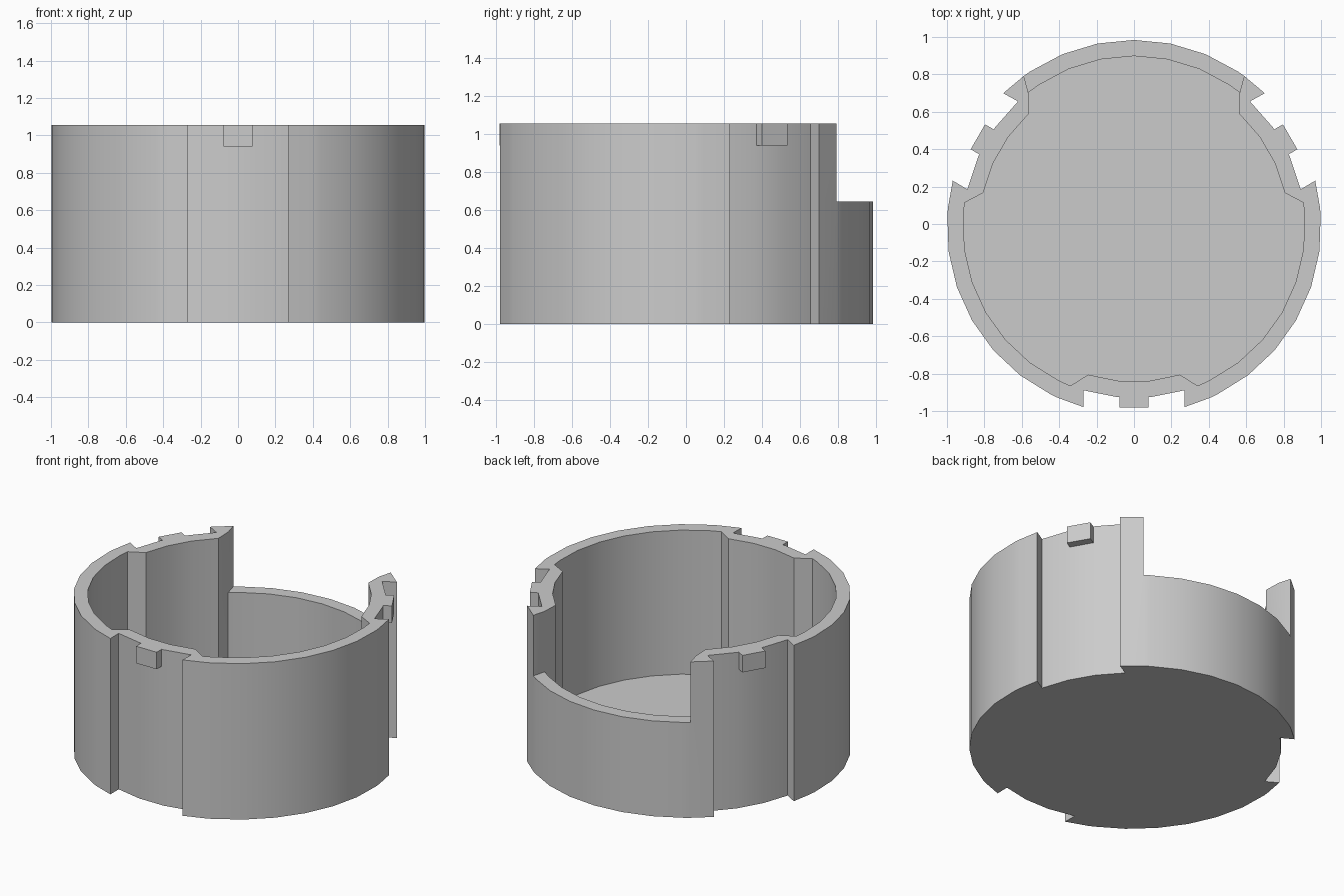
import bpy, bmesh
from math import sin, cos, radians, degrees, atan2, hypot

cube = bpy.data.objects.get("Cube")
if cube:
    bpy.data.objects.remove(cube)

CENTRE_Y = -0.016
FLOOR, LOW, TOP = 0.08, 0.645, 1.055
OUTER, INNER = 1.0, 0.914              # full wall radii
BAY_OUTER, BAY_INNER = 0.914, 0.827    # recessed wall radii
HALF = 0.27                            # half width of a recessed bay
STEP = 11.25

grey = bpy.data.materials.new("plain grey")
grey.use_nodes = True
colour = (0.6, 0.6, 0.6, 1)
grey.diffuse_color = colour
grey.node_tree.nodes["Principled BSDF"].inputs["Base Color"].default_value = colour


def polar(radius, angle):
    return radius * cos(radians(angle)), radius * sin(radians(angle)) + CENTRE_Y


def local(side, out, angle):
    """Point given by its sideways and outward offset from a bay's direction."""
    return polar(hypot(side, out), angle + degrees(atan2(side, out)))


def finish(bm, name):
    bmesh.ops.remove_doubles(bm, verts=bm.verts, dist=0.0005)
    bmesh.ops.recalc_face_normals(bm, faces=bm.faces)
    mesh = bpy.data.meshes.new(name)
    bm.to_mesh(mesh)
    bm.free()
    mesh.materials.append(grey)
    obj = bpy.data.objects.new(name, mesh)
    bpy.context.collection.objects.link(obj)
    bpy.ops.object.select_all(action='DESELECT')
    obj.select_set(True)
    bpy.context.view_layer.objects.active = obj
    return obj


# Wall stations: (outer point, inner point, wall height up to the next station)
stations = []
for bay in (30, 150, 270):
    open_back = LOW if bay == 30 else TOP
    end = degrees(atan2(HALF, 0.869))
    for a in (-end, -STEP / 2, STEP / 2, end):
        stations.append((polar(BAY_OUTER, bay + a), polar(BAY_INNER, bay + a), TOP))
    # step out to the full wall, with a diagonal inner shoulder
    shoulder = local(0.34, 0.849, bay)
    stations.append((local(HALF, 0.963, bay), shoulder, TOP))
    stations.append((local(0.405, 0.914, bay), shoulder, open_back))
    for k in range(-3, 4):
        a = bay + 60 + k * STEP
        stations.append((polar(OUTER, a), polar(INNER, a), open_back))
    shoulder = local(-0.34, 0.849, bay + 120)
    stations.append((local(-0.405, 0.914, bay + 120), shoulder, TOP))
    stations.append((local(-HALF, 0.963, bay + 120), shoulder, TOP))

# Cup body
bm = bmesh.new()
cache = {}


def vert(p, z):
    key = (round(p[0], 4), round(p[1], 4), z)
    if key not in cache:
        cache[key] = bm.verts.new((*p, z))
    return cache[key]


def face(*corners):
    verts = list(dict.fromkeys(vert(p, z) for p, z in corners))
    if len(verts) > 2:
        bm.faces.new(verts)


def wall(p, q, levels):
    for lo, hi in zip(levels, levels[1:]):
        face((p, lo), (q, lo), (q, hi), (p, hi))


for i, (o, n, h) in enumerate(stations):
    o2, n2, h2 = stations[(i + 1) % len(stations)]
    upper = [LOW] if h == LOW else [LOW, TOP]
    wall(o, o2, [0] + upper)
    wall(n, n2, [FLOOR] + upper)
    face((o, h), (o2, h), (n2, h), (n, h))
    if h != h2:
        wall(o2, n2, [LOW, TOP])
face(*[(s[0], 0) for s in stations])
face(*[(s[1], FLOOR) for s in stations])
finish(bm, "cup_body")
bpy.ops.object.shade_smooth_by_angle(angle=radians(25))

# Small locking tabs at the top of each bay
for name, bay in (("left_tab", 30), ("right_tab", 150), ("front_tab", 270)):
    bm = bmesh.new()
    ring = [local(s, r, bay) for s, r in
            ((-0.077, 0.909), (0.077, 0.909), (0.077, 0.964), (-0.077, 0.964))]
    base = bm.faces.new([bm.verts.new((*p, 0.94)) for p in ring])
    top = bmesh.ops.extrude_face_region(bm, geom=[base], use_keep_orig=True)["geom"]
    bmesh.ops.translate(bm, vec=(0, 0, TOP - 0.94),
                        verts=[g for g in top if isinstance(g, bmesh.types.BMVert)])
    finish(bm, name)
